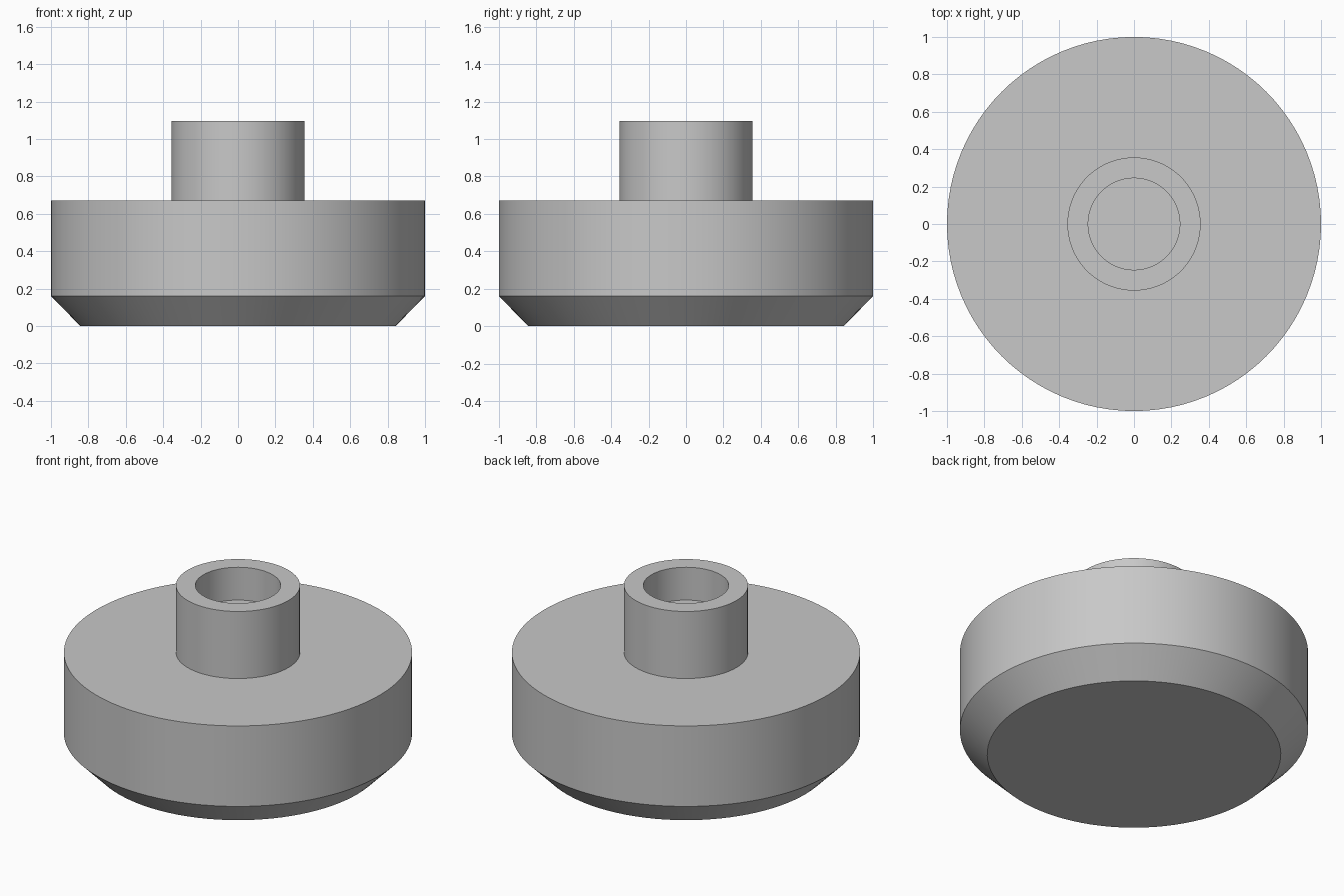
import bpy
import bmesh
import math

SEGMENTS = 96

cube = bpy.data.objects.get("Cube")
if cube:
    bpy.data.objects.remove(cube, do_unlink=True)

# Plain grey material
grey = bpy.data.materials.new("plain grey")
grey.use_nodes = True
colour = (0.58, 0.58, 0.58, 1)
grey.diffuse_color = colour
grey.node_tree.nodes["Principled BSDF"].inputs["Base Color"].default_value = colour


def lathe(name, profile):
    """Turn a (radius, height) profile about z and cap both open ends."""
    bm = bmesh.new()
    points = [bm.verts.new((r, 0, z)) for r, z in profile]
    edges = [bm.edges.new(pair) for pair in zip(points, points[1:])]
    bmesh.ops.spin(bm, geom=points + edges, cent=(0, 0, 0), axis=(0, 0, 1),
                   angle=math.tau, steps=SEGMENTS)
    bmesh.ops.remove_doubles(bm, verts=bm.verts, dist=0.0001)
    bmesh.ops.holes_fill(bm, edges=[e for e in bm.edges if e.is_boundary], sides=0)
    bmesh.ops.recalc_face_normals(bm, faces=bm.faces)
    mesh = bpy.data.meshes.new(name)
    bm.to_mesh(mesh)
    bm.free()
    mesh.materials.append(grey)
    obj = bpy.data.objects.new(name, mesh)
    bpy.context.collection.objects.link(obj)
    return obj


# Solid disc with a chamfered base, a raised collar and a blind bore
foot = lathe("chamfered_foot_with_collar", [
    (0.843, 0.0),     # flat base
    (1.0, 0.16),      # chamfer
    (1.0, 0.67),      # disc wall
    (0.356, 0.67),    # disc top
    (0.356, 1.095),   # collar wall
    (0.245, 1.095),   # collar rim
    (0.245, 0.887),   # bore wall down to its floor
])

bpy.ops.object.select_all(action="DESELECT")
foot.select_set(True)
bpy.context.view_layer.objects.active = foot
bpy.ops.object.shade_smooth_by_angle(angle=math.radians(30))
